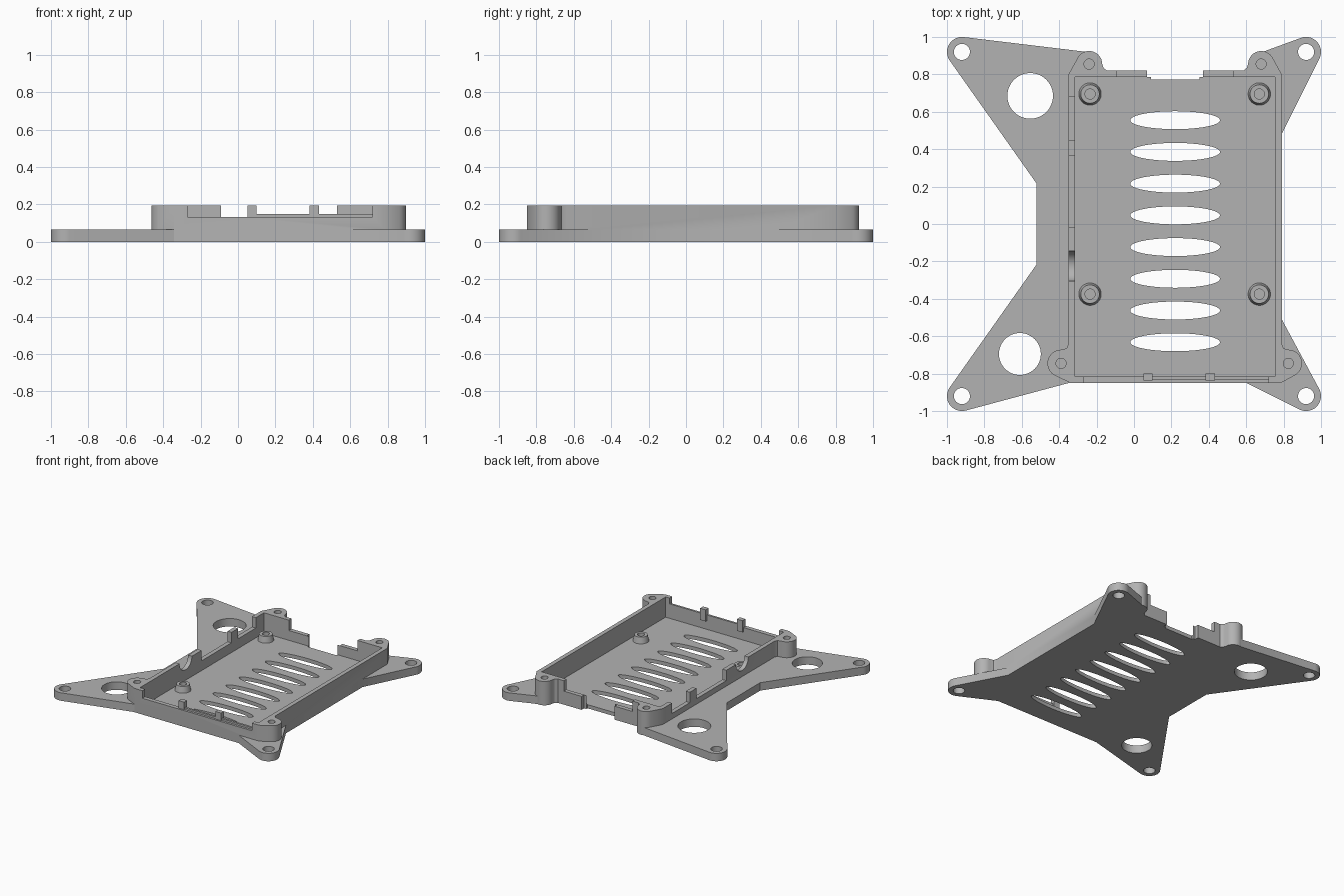
import bpy, bmesh
from math import radians, sin, cos, pi
from mathutils import Matrix

if "Cube" in bpy.data.objects:
    bpy.data.objects.remove(bpy.data.objects["Cube"])

grey = bpy.data.materials.new("matte_grey")
grey.use_nodes = True
COLOUR = (0.45, 0.45, 0.45, 1)
grey.diffuse_color = COLOUR
grey.node_tree.nodes["Principled BSDF"].inputs["Base Color"].default_value = COLOUR


def arc(cx, cy, r, a0, a1, n=14, ry=None):
    ry = ry or r
    steps = [radians(a0 + (a1 - a0) * i / n) for i in range(n + 1)]
    return [(cx + r * cos(a), cy + ry * sin(a)) for a in steps]


def disc(cx, cy, r, ry=None):
    return arc(cx, cy, r, 0, 352.5, 47, ry)


def rect(x0, x1, y0, y1):
    return [(x0, y0), (x1, y0), (x1, y1), (x0, y1)]


def prism(name, outline, z0, z1):
    bm = bmesh.new()
    face = bm.faces.new([bm.verts.new((x, y, z0)) for x, y in outline])
    top = bmesh.ops.extrude_face_region(bm, geom=[face])["geom"]
    bmesh.ops.translate(bm, vec=(0, 0, z1 - z0),
                        verts=[v for v in top if isinstance(v, bmesh.types.BMVert)])
    bmesh.ops.recalc_face_normals(bm, faces=bm.faces)
    mesh = bpy.data.meshes.new(name)
    bm.to_mesh(mesh)
    bm.free()
    mesh.materials.append(grey)
    ob = bpy.data.objects.new(name, mesh)
    bpy.context.collection.objects.link(ob)
    return ob


def activate(ob):
    bpy.ops.object.select_all(action='DESELECT')
    ob.select_set(True)
    bpy.context.view_layer.objects.active = ob


def combine(target, tool, operation='DIFFERENCE'):
    activate(target)
    mod = target.modifiers.new("cut", 'BOOLEAN')
    mod.operation, mod.object, mod.solver = operation, tool, 'EXACT'
    bpy.ops.object.modifier_apply(modifier=mod.name)
    bpy.data.objects.remove(tool)


def cut(target, outline, z0, z1=0.3):
    combine(target, prism("cutter", outline, z0, z1))


def smooth(ob):
    activate(ob)
    bpy.ops.object.shade_smooth_by_angle(angle=radians(30))


TOP, PLATE, FLOOR = 0.195, 0.065, 0.03

# Base plate with four rounded mounting arms
C, R = 0.92, 0.08
plate_outline = (
    arc(C, C, R, -27, 110) + [(.66, .91), (.61, .80), (-.17, .80), (-.21, .915)]
    + arc(-C, C, R, 83, 213) + [(-.52, .215), (-.52, -.215)]
    + arc(-C, -C, R, 147, 285) + [(-.33, -.845), (.59, -.845)]
    + arc(C, -C, R, 245, 387) + [(.785, -.5), (.785, .47)])
tray = prism("tray", plate_outline, 0, PLATE)

# Wall block with screw bosses at the corners
frame_outline = (
    [(.785, -.85)] + arc(.825, -.745, .073, -60, 90) + [(.80, -.665), (.79, -.64), (.79, .80)]
    + arc(.68, .855, .07, 25, 180) + [(.603, .835), (.585, .82), (-.145, .82), (-.163, .835)]
    + arc(-.24, .855, .07, 0, 155) + [(-.35, .80), (-.35, -.64), (-.36, -.665)]
    + arc(-.39, -.745, .073, 90, 240) + [(-.34, -.85)])
combine(tray, prism("walls", frame_outline, 0, TOP), 'UNION')

# Inner pocket
cut(tray, rect(-.315, .755, -.815, .785), FLOOR)

# Ventilation slots
for i in range(8):
    cut(tray, disc(.22, .555 - .1696 * i, .24, .048), -.1)

# Mounting holes and two large arm holes
for sx in (-1, 1):
    for sy in (-1, 1):
        cut(tray, disc(sx * C, sy * C, .043), -.1)
cut(tray, disc(-.555, .685, .122), -.1)
cut(tray, disc(-.61, -.695, .112), -.1)

# Blind screw holes in the bosses
for x, y in ((-.24, .855), (.68, .855), (-.39, -.745), (.825, -.745)):
    cut(tray, disc(x, y, .027), .05)

# Back wall: lowered section and open notch
cut(tray, rect(-.09, .53, .77, .9), .11)
cut(tray, rect(.07, .37, .787, .9), -.1)
cut(tray, rect(.09, .35, .772, .85), -.1)

# Front wall: connector openings with a stepped sill
cut(tray, rect(-.27, .72, -.9, -.832), .133)
cut(tray, rect(-.27, .05, -.85, -.8), .133)
cut(tray, rect(.10, .385, -.85, -.8), .148)
cut(tray, rect(.43, .72, -.85, -.8), .148)

# Side wall: two connector openings and a round socket dip
for y0, y1 in ((.45, .68), (-.02, .365)):
    cut(tray, rect(-.37, -.30, y0, y1), .11)
dip = prism("cutter", disc(0, 0, .08), -.05, .05)
dip.data.transform(Matrix.Translation((-.335, -.225, TOP)) @ Matrix.Rotation(pi / 2, 4, 'Y'))
combine(tray, dip)
smooth(tray)

# Small retaining posts on the front wall
for i, x in enumerate((.075, .407)):
    prism("front_post_%d" % (i + 1), rect(x - .025, x + .025, -.838, -.80), FLOOR + .07, TOP)

# Standoffs with a chamfered rim and a blind hole
for i, (x, y) in enumerate(((-.235, .695), (.67, .695), (-.235, -.375), (.67, -.375))):
    post = prism("standoff_%d" % (i + 1), disc(x, y, .062), FLOOR - .01, .08)
    for v in post.data.vertices:
        if v.co.z > .07:
            v.co.x, v.co.y = x + (v.co.x - x) * .8, y + (v.co.y - y) * .8
    cut(post, disc(x, y, .027), .04)
    smooth(post)
